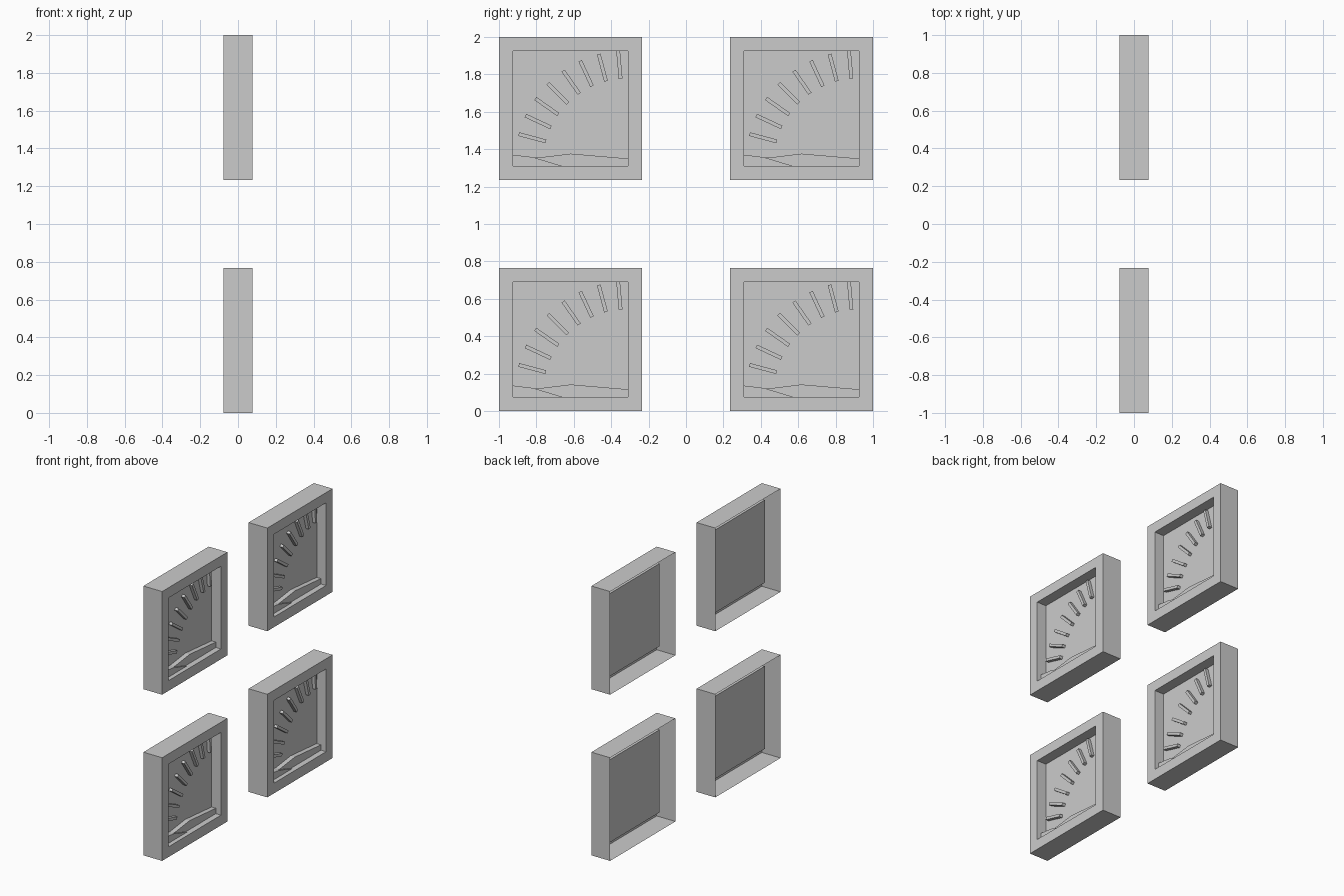
import bpy, bmesh
from math import radians, cos, sin

cube = bpy.data.objects.get("Cube")
if cube:
    bpy.data.objects.remove(cube, do_unlink=True)

grey = bpy.data.materials.new("plain_grey")
grey.use_nodes = True
tone = (0.6, 0.6, 0.6, 1)
grey.diffuse_color = tone
grey.node_tree.nodes["Principled BSDF"].inputs["Base Color"].default_value = tone

HALF, INNER, FRONT = 0.383, 0.307, 0.077


def add_object(name, bm, origin):
    mesh = bpy.data.meshes.new(name)
    bm.to_mesh(mesh)
    bm.free()
    mesh.materials.append(grey)
    obj = bpy.data.objects.new(name, mesh)
    obj.location = origin
    bpy.context.collection.objects.link(obj)


def square(bm, x, h):
    return [bm.verts.new((x, y, z)) for y, z in ((-h, -h), (h, -h), (h, h), (-h, h))]


def frame(origin):
    # Open-backed shell: outer walls, front rim, recess walls, recessed panel
    bm = bmesh.new()
    loops = [square(bm, -FRONT, HALF), square(bm, FRONT, HALF),
             square(bm, FRONT, INNER), square(bm, 0, INNER)]
    for a, b in zip(loops, loops[1:]):
        for i in range(4):
            j = (i + 1) % 4
            bm.faces.new((a[i], a[j], b[j], b[i]))
    bm.faces.new(loops[-1])
    add_object("frame", bm, origin)


def slab(name, outline, x0, x1, origin):
    # Side outline (y, z) extruded along x
    bm = bmesh.new()
    face = bm.faces.new([bm.verts.new((x0, y, z)) for y, z in outline])
    out = bmesh.ops.extrude_face_region(bm, geom=[face])["geom"]
    moved = [v for v in out if isinstance(v, bmesh.types.BMVert)]
    bmesh.ops.translate(bm, verts=moved, vec=(x1 - x0, 0, 0))
    bmesh.ops.recalc_face_normals(bm, faces=bm.faces)
    add_object(name, bm, origin)


def ray(index, origin):
    # Thin bar pointing at the lower corner of the panel
    a = radians(15 + 10 * index)
    cy, cz = INNER, -0.293
    outline = []
    for r, w in ((0.455, -0.01), (0.605, -0.01), (0.605, 0.01), (0.455, 0.01)):
        outline.append((cy - r * cos(a) + w * sin(a), min(INNER, cz + r * sin(a) + w * cos(a))))
    slab("ray", outline, 0, 0.025, origin)


for y in (-0.617, 0.617):
    for z in (0.383, 1.617):
        origin = (0, y, z)
        frame(origin)
        for i in range(8):
            ray(i, origin)
        # Low ground relief along the bottom of the recess
        slab("hill", [(-INNER, -INNER), (-INNER, -0.262), (-0.17, -0.262),
                      (0, -0.241), (INNER, -0.267), (INNER, -INNER)], 0, 0.035, origin)
        slab("bank", [(-INNER, -INNER), (-INNER, -0.247), (-0.2, -0.26),
                      (-0.045, -INNER)], 0, 0.045, origin)
